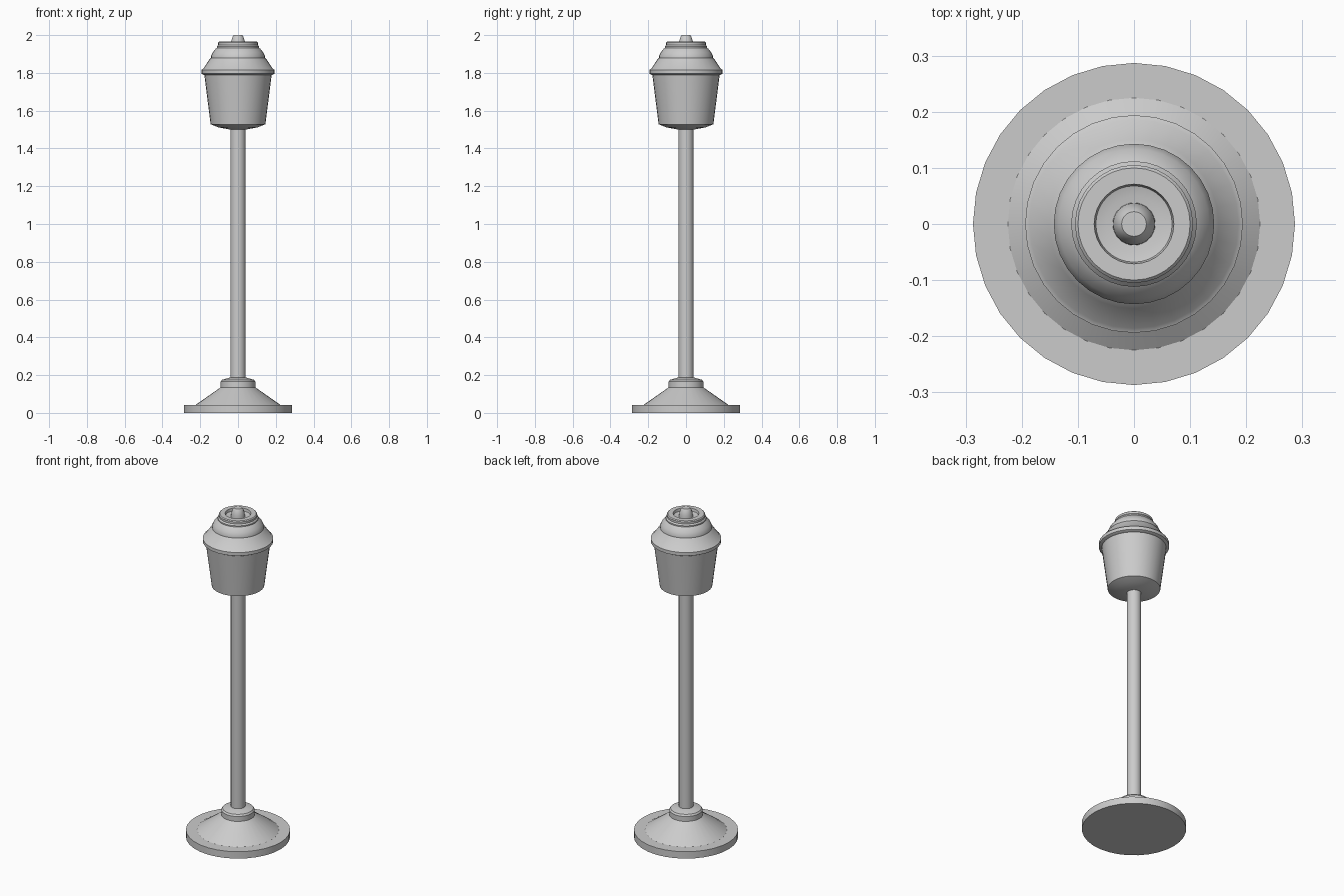
import bpy, bmesh, math

if "Cube" in bpy.data.objects:
    bpy.data.objects.remove(bpy.data.objects["Cube"])

SIDES = 32


def lathe(name, profile):
    """Spin a (radius, z) profile around z; the ends are closed on the axis."""
    bm = bmesh.new()
    rings = []
    for r, z in profile:
        if r == 0:
            rings.append([bm.verts.new((0, 0, z))])
        else:
            rings.append([bm.verts.new((r * math.cos(2 * math.pi * i / SIDES),
                                        r * math.sin(2 * math.pi * i / SIDES), z))
                          for i in range(SIDES)])
    for a, b in zip(rings, rings[1:]):
        for i in range(SIDES):
            j = (i + 1) % SIDES
            if len(a) == 1:
                bm.faces.new((a[0], b[j], b[i]))
            elif len(b) == 1:
                bm.faces.new((a[i], a[j], b[0]))
            else:
                bm.faces.new((a[i], a[j], b[j], b[i]))
    bmesh.ops.recalc_face_normals(bm, faces=bm.faces)
    mesh = bpy.data.meshes.new(name)
    bm.to_mesh(mesh)
    bm.free()
    obj = bpy.data.objects.new(name, mesh)
    bpy.context.collection.objects.link(obj)
    bpy.context.view_layer.objects.active = obj
    bpy.ops.object.select_all(action='DESELECT')
    obj.select_set(True)
    bpy.ops.object.shade_smooth_by_angle(angle=math.radians(30))
    return obj


# Foot: flat disc, sloping cone and collar
lathe("base", [(0, 0), (0.287, 0), (0.287, 0.042), (0.225, 0.042),
               (0.092, 0.135), (0.092, 0.165), (0.085, 0.175),
               (0.04, 0.188), (0, 0.188)])

# Pole
lathe("pole", [(0, 0.17), (0.04, 0.17), (0.04, 1.51), (0, 1.51)])

# Tapered lantern body
lathe("lantern_body", [(0, 1.5), (0.042, 1.5), (0.105, 1.512), (0.145, 1.528),
                       (0.179, 1.795), (0, 1.795)])

# Stepped cap with a rim and a recessed top
lathe("lantern_cap", [(0, 1.788), (0.179, 1.788), (0.194, 1.796), (0.194, 1.816),
                      (0.186, 1.82), (0.151, 1.872), (0.143, 1.88),
                      (0.143, 1.888), (0.134, 1.908), (0.118, 1.928),
                      (0.112, 1.933), (0.112, 1.94), (0.105, 1.948),
                      (0.105, 1.96), (0.1, 1.965), (0.071, 1.965),
                      (0.068, 1.95), (0.05, 1.945), (0, 1.945)])

# Finial
lathe("finial", [(0, 1.94), (0.038, 1.94), (0.037, 1.965), (0.028, 1.993),
                 (0.022, 2.0), (0, 2.0)])
